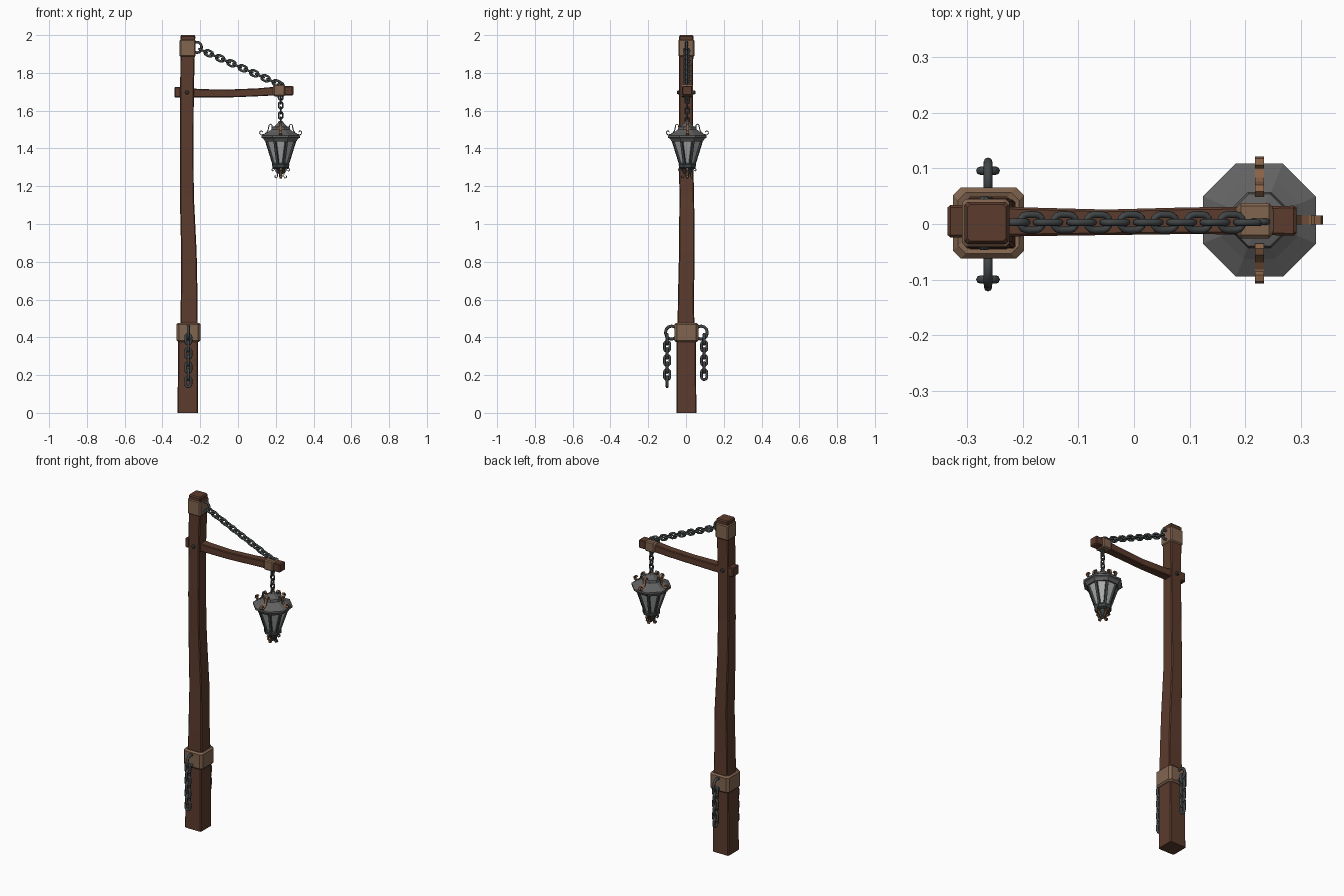
import bpy, bmesh, math
from mathutils import Vector, Matrix

if "Cube" in bpy.data.objects:
    bpy.data.objects.remove(bpy.data.objects["Cube"])

def mat(name, r, g, b):
    m = bpy.data.materials.new(name)
    m.diffuse_color = (r, g, b, 1)
    m.use_nodes = True
    m.node_tree.nodes["Principled BSDF"].inputs["Base Color"].default_value = m.diffuse_color
    return m

WOOD = mat("dark_wood", .105, .044, .026)
BAND = mat("tan_band", .22, .128, .078)
IRON = mat("dark_iron", .055, .062, .064)
ROOF = mat("grey_iron", .12, .122, .12)
GLASS = mat("pale_glass", .42, .43, .43)
RUST = mat("rusty_brown", .25, .125, .065)

def finish(name, bm, *mats):
    bmesh.ops.recalc_face_normals(bm, faces=bm.faces[:])
    me = bpy.data.meshes.new(name)
    bm.to_mesh(me)
    bm.free()
    for m in mats:
        me.materials.append(m)
    ob = bpy.data.objects.new(name, me)
    bpy.context.collection.objects.link(ob)
    return ob

def loft(bm, rings, closed=False):
    """Bridge rings of points; cap the ends, or join last to first."""
    vs = [[bm.verts.new(p) for p in r] for r in rings]
    n = len(vs[0])
    pairs = list(zip(vs, vs[1:])) + ([(vs[-1], vs[0])] if closed else [])
    faces = [bm.faces.new((a[i], a[(i + 1) % n], b[(i + 1) % n], b[i]))
             for a, b in pairs for i in range(n)]
    if not closed:
        faces += [bm.faces.new(vs[0]), bm.faces.new(vs[-1])]
    return faces

def square(axis, pos, cu, cv, hu, hv, ch):
    """Chamfered rectangle across the z or x axis."""
    pts = [(hu, -hv + ch), (hu, hv - ch), (hu - ch, hv), (-hu + ch, hv),
           (-hu, hv - ch), (-hu, -hv + ch), (-hu + ch, -hv), (hu - ch, -hv)]
    if axis == 'z':
        return [(cu + u, cv + v, pos) for u, v in pts]
    return [(pos, cu + u, cv + v) for u, v in pts]

def band(name, axis, a, b, cu, cv, hu, hv, wall, ch):
    """Hollow bevelled band round a beam."""
    e = .009
    prof = [(a, -e), (a + e, 0), (b - e, 0), (b, -e), (b - .003, -wall), (a + .003, -wall)]
    bm = bmesh.new()
    loft(bm, [square(axis, p, cu, cv, hu + o, hv + o, ch) for p, o in prof], True)
    return finish(name, bm, BAND)

def sweep(bm, path, section, M, closed):
    """Sweep (in-plane, binormal) section along a path in the local xy plane."""
    rings, n = [], len(path)
    for i, p in enumerate(path):
        q0 = path[(i - 1) % n] if closed or i else p
        q1 = path[(i + 1) % n] if closed or i < n - 1 else p
        t = Vector((q1[0] - q0[0], q1[1] - q0[1])).normalized()
        rings.append([M @ Vector((p[0] - t.y * a, p[1] + t.x * a, b)) for a, b in section])
    return loft(bm, rings, closed)

def circle(r, n):
    return [(r * math.cos(2 * math.pi * i / n), r * math.sin(2 * math.pi * i / n)) for i in range(n)]

def link(bm, M, length, width, r):
    """One oval link lying along local x; sizes are outer."""
    R = width / 2 - r
    s = max(length / 2 - r - R, 0)
    path = []
    for side in (1, -1):
        for k in range(7):
            a = -math.pi / 2 + math.pi * k / 6
            path.append((side * (s + R * math.cos(a)) + (side * 1e-4), side * R * math.sin(a)))
    for f in sweep(bm, path, circle(r, 8), M, True):
        f.smooth = True

def chain(name, p0, p1, n, width, r, roll):
    p0, p1 = Vector(p0), Vector(p1)
    pitch = (p1 - p0).length / (n - 1)
    d = (p1 - p0).normalized()
    y = Vector((0, 1, 0))
    z = d.cross(y)
    bm = bmesh.new()
    for k in range(n):
        a, b = (y, z) if (k + roll) % 2 == 0 else (z, -y)
        M = Matrix((d, a, b)).transposed().to_4x4()
        M.translation = p0.lerp(p1, k / (n - 1))
        link(bm, M, pitch + 4 * r, width, r)
    return finish(name, bm, IRON)

# Post: a slightly crooked squared trunk (z, x0, x1, y0, y1)
POST = [(0, -.32, -.213, -.05, .055), (.4, -.317, -.213, -.049, .052),
        (.43, -.306, -.213, -.045, .045), (.6, -.303, -.214, -.043, .042),
        (.85, -.301, -.219, -.037, .046), (1.15, -.308, -.234, -.035, .043),
        (1.4, -.308, -.235, -.038, .036), (1.7, -.306, -.234, -.037, .036),
        (1.993, -.305, -.226, -.036, .04), (2.0, -.3, -.231, -.031, .035)]
bm = bmesh.new()
loft(bm, [square('z', z, (a + b) / 2, (c + d) / 2, (b - a) / 2, (d - c) / 2, .005)
          for z, a, b, c, d in POST])
finish("post", bm, WOOD)

# Cross beam (x, y centre, z centre, half y, half z)
BEAM = [(-.336, .005, 1.698, .025, .024), (-.331, .005, 1.698, .029, .028),
        (-.3, .005, 1.697, .029, .027), (-.2, .004, 1.692, .026, .022),
        (-.05, .003, 1.691, .023, .021), (.1, .006, 1.697, .024, .021),
        (.2, .006, 1.704, .025, .023), (.287, .006, 1.706, .027, .025),
        (.293, .006, 1.706, .023, .021)]
bm = bmesh.new()
loft(bm, [square('x', x, y, z, hy, hz, .004) for x, y, z, hy, hz in BEAM])
finish("cross_beam", bm, WOOD)

# Pin through post and beam
bm = bmesh.new()
loft(bm, [[(-.27 + u, y, 1.697 + v) for u, v in circle(r, 8)]
          for y, r in ((-.047, .007), (-.042, .011), (.045, .011), (.05, .007))])
finish("beam_pin", bm, IRON)

# Bands
band("lower_band", 'z', .375, .477, -.262, .002, .064, .064, .017, .014)
band("upper_band", 'z', 1.882, 1.98, -.267, .002, .043, .043, .013, .007)
band("beam_band", 'x', .184, .252, .006, 1.707, .032, .031, .012, .006)

# Iron eyes set into the bands
bm = bmesh.new()
Z, Y, X = Vector((0, 0, 1)), Vector((0, 1, 0)), Vector((1, 0, 0))
def eye(pos, along, across, length, width, r):
    M = Matrix((along, across, along.cross(across))).transposed().to_4x4()
    M.translation = pos
    link(bm, M, length, width, r)
eye((-.263, -.076, .425), Z, Y, .085, .08, .008)
eye((-.263, .08, .425), Z, Y, .085, .08, .008)
eye((-.217, .003, 1.935), Z, X, .07, .062, .007)
eye((.226, .004, 1.735), Z, X, .04, .04, .006)
eye((.226, .006, 1.672), Z, X, .04, .032, .005)
finish("band_eyes", bm, IRON)

# Chains
chain("stay_chain", (-.185, .003, 1.917), (.206, .003, 1.745), 14, .04, .0062, 0)
chain("front_hanging_chain", (-.263, -.1, .39), (-.263, -.1, .165), 7, .043, .0075, 1)
chain("back_hanging_chain", (-.263, .096, .39), (-.263, .096, .2025), 6, .043, .0075, 1)
chain("lantern_chain", (.226, .006, 1.655), (.226, .006, 1.548), 5, .03, .0045, 0)

# Lantern: octagonal parts, flat sides facing the axes
CX, CY = .226, .007
def octagon(z, ap):
    R = ap / math.cos(math.pi / 8)
    return [(CX + R * math.cos(math.pi / 8 + k * math.pi / 4),
             CY + R * math.sin(math.pi / 8 + k * math.pi / 4), z) for k in range(8)]
def octo(name, prof, m):
    bm = bmesh.new()
    loft(bm, [octagon(z, a) for z, a in prof])
    return finish(name, bm, m)

octo("lantern_roof", [(1.437, .083), (1.452, .092), (1.457, .102), (1.468, .102), (1.486, .07),
                      (1.5, .05), (1.514, .047), (1.518, .032), (1.532, .018), (1.545, .01)], ROOF)
octo("lantern_glass", [(1.31, .036), (1.445, .077)], GLASS)
octo("lantern_base", [(1.245, .004), (1.252, .01), (1.262, .008), (1.272, .018), (1.292, .028),
                      (1.298, .044), (1.315, .046), (1.322, .04)], IRON)

# Bars along the corners of the glass
bm = bmesh.new()
for k in range(8):
    ang = math.pi / 8 + k * math.pi / 4
    rad, tan = Vector((math.cos(ang), math.sin(ang), 0)), Vector((-math.sin(ang), math.cos(ang), 0))
    rings = []
    for z, ap in ((1.312, .038), (1.447, .08)):
        c = Vector((CX, CY, z)) + rad * (ap / math.cos(math.pi / 8))
        rings.append([c + rad * a + tan * b for a, b in
                      ((.003, -.006), (.003, .006), (-.007, .009), (-.007, -.009))])
    loft(bm, rings)
finish("lantern_bars", bm, IRON)

# Scrolls: ribbons with brown faces and iron edges (radius, height)
ROOF_SCROLL = [(.048, 1.512), (.045, 1.521), (.052, 1.529), (.061, 1.524), (.064, 1.51),
               (.067, 1.496), (.075, 1.483), (.088, 1.474), (.103, 1.472), (.112, 1.48),
               (.109, 1.491), (.1, 1.493), (.095, 1.486)]
BASE_SCROLL = [(.036, 1.284), (.042, 1.28), (.047, 1.286), (.044, 1.295), (.034, 1.293),
               (.026, 1.28), (.017, 1.266), (.016, 1.252), (.023, 1.243), (.031, 1.247),
               (.03, 1.256), (.025, 1.256)]
for name, path, w, t in (("roof_scrolls", ROOF_SCROLL, .008, .0025),
                         ("base_scrolls", BASE_SCROLL, .006, .0022)):
    bm = bmesh.new()
    for k in range(4):
        ang = k * math.pi / 2
        rad = Vector((math.cos(ang), math.sin(ang), 0))
        side = rad.cross(Z)
        M = Matrix((rad, Z, side)).transposed().to_4x4()
        M.translation = (CX, CY, 0)
        for f in sweep(bm, path, [(t, -w), (t, w), (-t, w), (-t, -w)], M, False):
            f.normal_update()
            f.material_index = 1 if abs(f.normal.dot(side)) > .7 else 0
    finish(name, bm, RUST, IRON)
